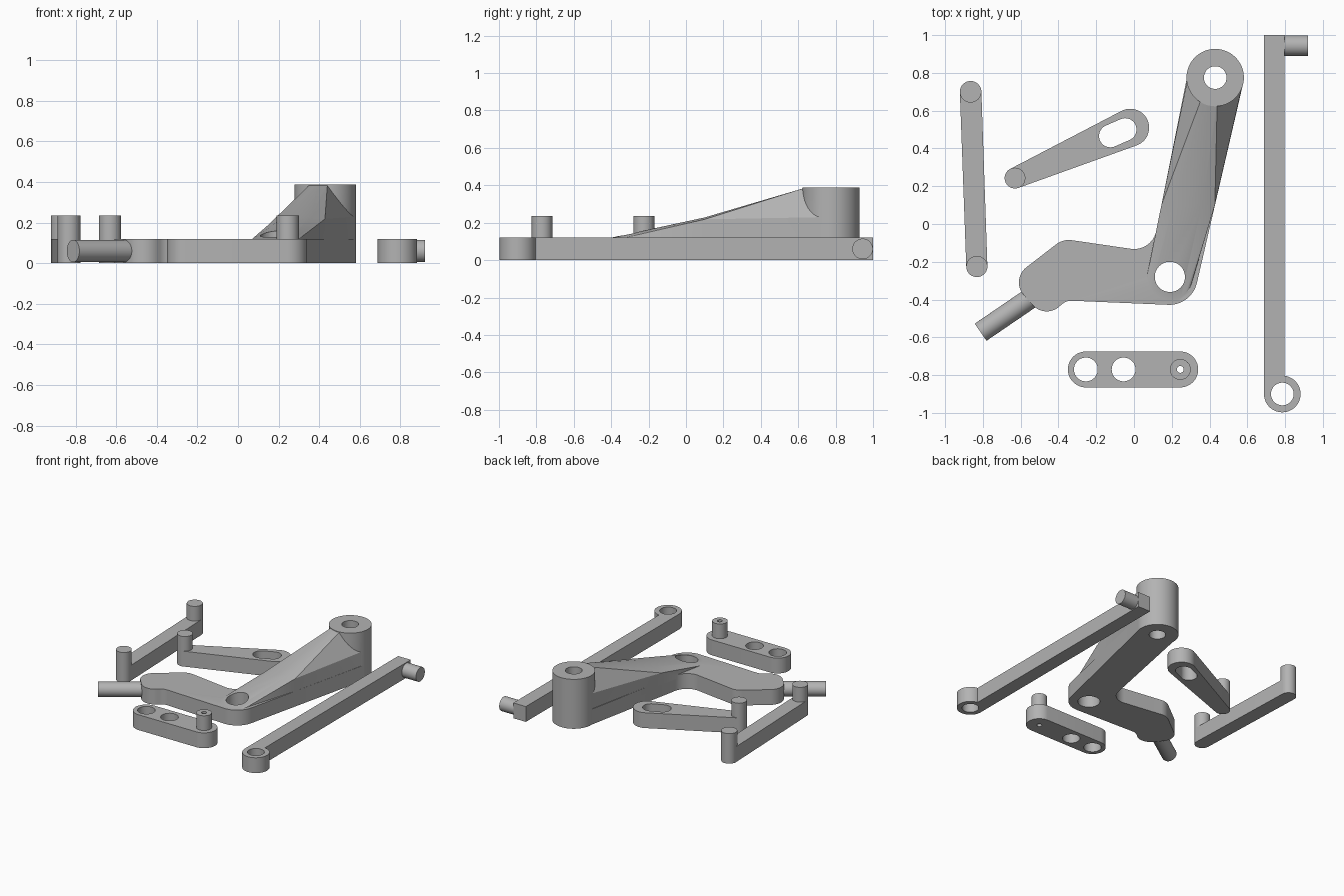
import bpy
import bmesh
from math import sin, cos, tan, pi, radians
from mathutils import Vector

cube = bpy.data.objects.get("Cube")
if cube:
    bpy.data.objects.remove(cube, do_unlink=True)

grey = bpy.data.materials.new("mid grey")
grey.use_nodes = True
COLOUR = (0.45, 0.45, 0.45, 1)
grey.diffuse_color = COLOUR
grey.node_tree.nodes["Principled BSDF"].inputs["Base Color"].default_value = COLOUR

T = 0.12      # plate thickness
PIN = 0.235   # height of the pin tops
SEG = 48


def finish(bm, name):
    """Turn a bmesh into a named grey object."""
    bmesh.ops.recalc_face_normals(bm, faces=bm.faces)
    mesh = bpy.data.meshes.new(name)
    bm.to_mesh(mesh)
    bm.free()
    mesh.materials.append(grey)
    ob = bpy.data.objects.new(name, mesh)
    bpy.context.collection.objects.link(ob)
    return ob


def disc(x, y, r, z):
    return [Vector((x + r * cos(2 * pi * i / SEG), y + r * sin(2 * pi * i / SEG), z))
            for i in range(SEG)]


def hull(name, points):
    """Convex solid around the points, with flat faces merged."""
    bm = bmesh.new()
    for p in points:
        bm.verts.new(p)
    res = bmesh.ops.convex_hull(bm, input=bm.verts)
    loose = {v for v in res["geom_interior"] + res["geom_unused"]
             if isinstance(v, bmesh.types.BMVert)}
    bmesh.ops.delete(bm, geom=list(loose), context='VERTS')
    bmesh.ops.dissolve_limit(bm, angle_limit=radians(0.5), verts=bm.verts, edges=bm.edges)
    return finish(bm, name)


def link(name, *circles, z0=0.0, z1=T):
    """Upright solid wrapped around circles (x, y, r)."""
    return hull(name, [p for c in circles for z in (z0, z1) for p in disc(*c, z)])


def rod(name, a, b, r):
    """Round bar between two points."""
    a, b = Vector(a), Vector(b)
    turn = (b - a).to_track_quat('Z', 'Y')
    return hull(name, [end + turn @ p for end in (a, b) for p in disc(0, 0, r, 0)])


def rounded_plate(name, corners, height):
    """Extruded outline from corners (x, y, fillet radius)."""
    bm = bmesh.new()
    verts = []
    for i, (x, y, r) in enumerate(corners):
        p = Vector((x, y))
        u = (Vector(corners[i - 1][:2]) - p).normalized()
        w = (Vector(corners[(i + 1) % len(corners)][:2]) - p).normalized()
        if r == 0:
            verts.append(bm.verts.new((x, y, 0)))
            continue
        half = u.angle(w) / 2
        centre = p + (u + w).normalized() * (r / sin(half))
        start = p + u * (r / tan(half)) - centre
        end = p + w * (r / tan(half)) - centre
        sweep = start.angle(end)
        for k in range(13):
            t = k / 12
            q = centre + (start * sin((1 - t) * sweep) + end * sin(t * sweep)) / sin(sweep)
            verts.append(bm.verts.new((q.x, q.y, 0)))
    face = bm.faces.new(verts)
    ext = bmesh.ops.extrude_face_region(bm, geom=[face])
    top = [v for v in ext["geom"] if isinstance(v, bmesh.types.BMVert)]
    bmesh.ops.translate(bm, verts=top, vec=(0, 0, height))
    return finish(bm, name)


def combine(ob, others, operation):
    """Boolean the others into ob and remove them."""
    for other in others:
        mod = ob.modifiers.new("bool", 'BOOLEAN')
        mod.operation, mod.solver, mod.object = operation, 'EXACT', other
    deps = bpy.context.evaluated_depsgraph_get()
    mesh = bpy.data.meshes.new_from_object(ob.evaluated_get(deps))
    ob.modifiers.clear()
    ob.data = mesh
    for other in others:
        bpy.data.objects.remove(other, do_unlink=True)


def holes(ob, *circles):
    combine(ob, [link("cutter", c, z0=-0.1, z1=0.6) for c in circles], 'DIFFERENCE')


# Plain link with a pin at each end
A, B = (-0.865, 0.70, 0.057), (-0.832, -0.225, 0.056)
link("pinned_link", A, B)
for side, c in (("rear", A), ("front", B)):
    link(side + "_link_pin", c, z0=T - 0.01, z1=PIN)

# Slotted link with one pin
C = (-0.63, 0.243, 0.055)
slotted = link("slotted_link", C, (-0.02, 0.51, 0.1))
slot = link("cutter", (-0.125, 0.466, 0.06), (-0.047, 0.5, 0.06), z0=-0.1, z1=0.3)
combine(slotted, [slot], 'DIFFERENCE')
link("slotted_link_pin", C, z0=T - 0.01, z1=PIN)

# Short strip with two holes and a drilled pin
strip = link("short_strip", (-0.255, -0.77, 0.095), (0.245, -0.77, 0.095))
combine(strip, [link("pin", (0.245, -0.77, 0.055), z0=T / 2, z1=PIN)], 'UNION')
holes(strip, (-0.255, -0.77, 0.063), (-0.055, -0.77, 0.063), (0.245, -0.77, 0.018))

# Long bar with an eye at the front and a cross peg at the rear
bar = hull("long_bar", [Vector((x, y, z)) for x in (0.688, 0.797)
                        for y in (-0.9, 1.0) for z in (0, T)])
combine(bar, [link("eye", (0.785, -0.9, 0.097))], 'UNION')
holes(bar, (0.785, -0.9, 0.06))
rod("cross_peg", (0.78, 0.944, 0.06), (0.92, 0.944, 0.06), 0.055)

# Crank: bent plate, ramped rib and tall boss
crank = rounded_plate("crank", [
    (0.305, -0.433, 0.15), (0.577, 0.74, 0), (0.28, 0.775, 0), (0.096, -0.148, 0.12),
    (-0.375, -0.079, 0.11), (-0.655, -0.295, 0.1), (-0.47, -0.505, 0.1),
    (-0.36, -0.405, 0.08)], T)
low = T - 0.03
middle = [Vector(p) for p in (
    (0.145, 0.1, low), (0.145, 0.1, 0.185), (0.21, 0.1, 0.215),
    (0.36, 0.1, 0.228), (0.428, 0.1, 0.218), (0.428, 0.1, low))]
pivot = disc(0.19, -0.28, 0.12, T) + disc(0.19, -0.28, 0.12, low)
boss_end = [Vector(p) for p in (
    (0.282, 0.76, low), (0.282, 0.76, 0.24), (0.35, 0.645, 0.383), (0.39, 0.63, 0.383),
    (0.44, 0.625, 0.383), (0.575, 0.74, 0.23), (0.575, 0.74, low))]
combine(crank, [hull("lower_rib", pivot + middle), hull("upper_rib", middle + boss_end),
                link("boss", (0.43, 0.775, 0.152), z1=0.387)], 'UNION')
holes(crank, (0.19, -0.28, 0.08), (0.43, 0.775, 0.06))
rod("crank_handle", (-0.5, -0.36, 0.06), (-0.812, -0.573, 0.06), 0.055)

# Smooth shading with sharp edges kept
for ob in bpy.context.collection.objects:
    if ob.type == 'MESH':
        bpy.ops.object.select_all(action='DESELECT')
        ob.select_set(True)
        bpy.context.view_layer.objects.active = ob
        bpy.ops.object.shade_smooth_by_angle(angle=radians(25))
